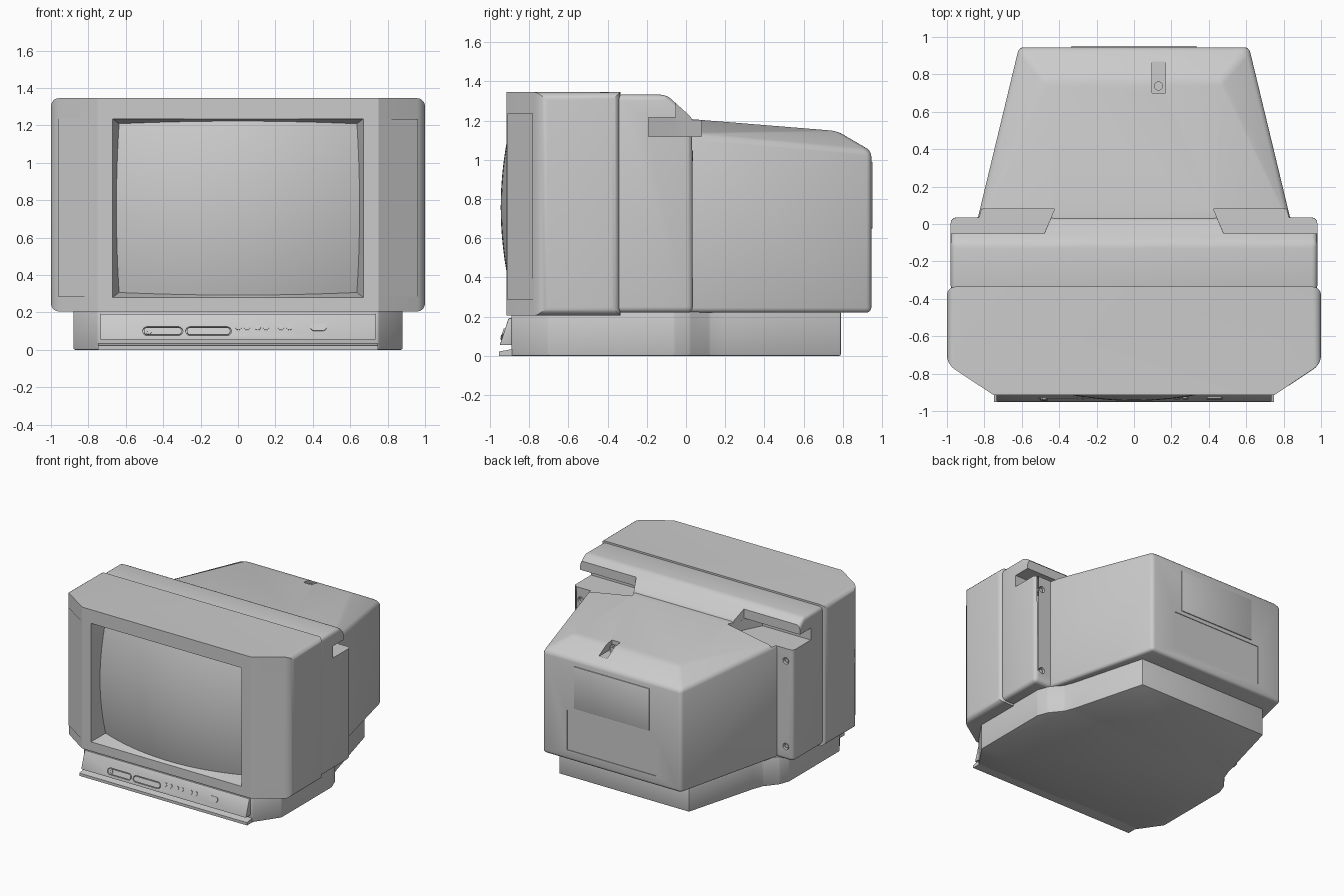
import bpy, bmesh, math
from mathutils import Vector, Matrix

if "Cube" in bpy.data.objects:
    bpy.data.objects.remove(bpy.data.objects["Cube"])


def link(name, bm):
    bmesh.ops.recalc_face_normals(bm, faces=bm.faces)
    me = bpy.data.meshes.new(name)
    bm.to_mesh(me)
    bm.free()
    ob = bpy.data.objects.new(name, me)
    bpy.context.collection.objects.link(ob)
    return ob


def prism(name, pts, lo, hi, axis='z', pick=None, width=0.0):
    """Extrude a 2D outline: (x,y) along z, or (y,z) along x. Optionally round picked edges."""
    bm = bmesh.new()
    place = (lambda p, h: (p[0], p[1], h)) if axis == 'z' else (lambda p, h: (h, p[0], p[1]))
    face = bm.faces.new([bm.verts.new(place(p, lo)) for p in pts])
    ext = bmesh.ops.extrude_face_region(bm, geom=[face])
    shift = Vector((0, 0, hi - lo)) if axis == 'z' else Vector((hi - lo, 0, 0))
    bmesh.ops.translate(bm, vec=shift, verts=[v for v in ext['geom'] if isinstance(v, bmesh.types.BMVert)])
    bmesh.ops.recalc_face_normals(bm, faces=bm.faces)
    if pick:
        edges = [e for e in bm.edges if pick((e.verts[0].co + e.verts[1].co) / 2)]
        bmesh.ops.bevel(bm, geom=edges, offset=width, segments=5, profile=0.5, affect='EDGES')
    return link(name, bm)


def box(name, x0, x1, y0, y1, z0, z1):
    return prism(name, [(x0, y0), (x1, y0), (x1, y1), (x0, y1)], z0, z1)


def cyl(name, r, h, mat):
    bm = bmesh.new()
    bmesh.ops.create_cone(bm, cap_ends=True, segments=24, radius1=r, radius2=r, depth=h, matrix=mat)
    return link(name, bm)


def mirrored(half):
    return half + [(-x, y) for x, y in reversed(half)]


def bevel(ob, w, seg=3):
    m = ob.modifiers.new('bevel', 'BEVEL')
    m.width, m.segments, m.limit_method, m.angle_limit = w, seg, 'ANGLE', math.radians(12)


def cut(ob, *cutters):
    for c in cutters:
        c.hide_render = True
        m = ob.modifiers.new('cut', 'BOOLEAN')
        m.object, m.operation, m.solver = c, 'DIFFERENCE', 'EXACT'
        helpers.add(c)


helpers = set()
FLIP = (1, -1)

# front cabinet with slanted speaker cheeks
cabinet = prism('front_cabinet', mirrored([(0.75, -0.915), (1.0, -0.75), (1.0, -0.335)]), 0.205, 1.345,
                pick=lambda c: abs(c.x) > 0.95, width=0.045)
cut(cabinet, box('screen_opening_cutter', -0.67, 0.67, -1.2, -0.72, 0.28, 1.235))

# bulging picture tube and the sloped surround leading to it
N, CZ = 28, 0.7575


def glass(u, v):
    x, z = 0.65 * u * (1 - 0.022 * v * v), 0.465 * v * (1 - 0.03 * u * u)
    return Vector((x, -0.945 + 0.275 * (x * x + z * z), CZ + z))


bm = bmesh.new()
grid = [[bm.verts.new(glass(2 * i / N - 1, 2 * j / N - 1)) for i in range(N + 1)] for j in range(N + 1)]
for j in range(N):
    for i in range(N):
        bm.faces.new((grid[j][i], grid[j][i + 1], grid[j + 1][i + 1], grid[j + 1][i]))
link('screen', bm)

t = [2 * i / N - 1 for i in range(N)]
rim = [(a, -1) for a in t] + [(1, a) for a in t] + [(-a, 1) for a in t] + [(-1, -a) for a in t]
bm = bmesh.new()
inner = [bm.verts.new(glass(u, v)) for u, v in rim]
outer = [bm.verts.new((0.67 * u, -0.915, CZ + 0.4775 * v)) for u, v in rim]
for k in range(len(rim)):
    n = (k + 1) % len(rim)
    bm.faces.new((outer[k], outer[n], inner[n], inner[k]))
link('screen_surround', bm)

# perforated speaker grilles
a, b = Vector((0.765, -0.9051, 0)), Vector((0.96, -0.7764, 0))
out = Vector((0.165, -0.25, 0)).normalized() * 0.006
NX, NZ = 16, 66
bm = bmesh.new()
g = [[bm.verts.new(a.lerp(b, i / NX) + out + Vector((0, 0, 0.285 + 0.95 * j / NZ)))
      for i in range(NX + 1)] for j in range(NZ + 1)]
for j in range(NZ):
    for i in range(NX):
        bm.faces.new((g[j][i], g[j][i + 1], g[j + 1][i + 1], g[j + 1][i]))
bmesh.ops.inset_individual(bm, faces=bm.faces[:], thickness=0.003, depth=-0.004)
grille = link('speaker_grilles', bm)
grille.modifiers.new('mirror', 'MIRROR')

# middle shell, sloping down at the rear top
shell = prism('middle_shell', [(-0.36, 0.22), (0.035, 0.22), (0.035, 1.21), (-0.1, 1.332), (-0.36, 1.332)],
              -0.98, 0.98, axis='x')
bevel(shell, 0.03, 4)

# tapered rear housing
bm = bmesh.new()
for s in FLIP:
    for p in [(0.85, -0.03, 0.22), (0.615, 0.945, 0.22), (0.85, -0.03, 1.135), (0.615, 0.945, 1.045),
              (0.42, -0.03, 1.212), (0.47, 0.77, 1.147)]:
        bm.verts.new((s * p[0], p[1], p[2]))
bmesh.ops.convex_hull(bm, input=bm.verts[:])
bmesh.ops.dissolve_limit(bm, angle_limit=math.radians(1), verts=bm.verts[:], edges=bm.edges[:])
rear = link('rear_housing', bm)
bevel(rear, 0.025)

# hand grips cut into both rear shoulders, and screw wells below them
back_rot = Matrix.Rotation(math.pi / 2, 4, 'X')
for s in FLIP:
    under = prism('grip_cutter', [(s * x, y) for x, y in [(0.55, -0.19), (1.1, -0.19), (1.1, 0.08), (0.425, 0.08), (0.48, -0.05)]],
                  1.12, 1.215)
    above = prism('grip_top_cutter', [(s * x, y) for x, y in [(0.48, -0.052), (1.1, -0.052), (1.1, 0.08), (0.425, 0.08)]],
                  1.2, 1.5)
    cut(shell, under, above)
    cut(rear, under, above)
    for z in (0.33, 1.02):
        at = Matrix.Translation((s * 0.915, 0.035, z)) @ back_rot
        cut(shell, cyl('screw_well_cutter', 0.026, 0.05, at))
        cyl('screw', 0.015, 0.03, Matrix.Translation((s * 0.915, 0.01, z)) @ back_rot)

# rear label plates and aerial pocket
cut(rear, box('lower_plate_cutter', -0.4, 0.4, 0.94, 1.0, 0.3, 0.62),
    box('pocket_cutter', 0.095, 0.168, 0.7, 0.87, 1.085, 1.3))
bevel(box('upper_rear_plate', -0.335, 0.335, 0.93, 0.952, 0.65, 0.99), 0.004, 2)
cyl('aerial_socket', 0.024, 0.045, Matrix.Translation((0.131, 0.738, 1.105)))
cyl('aerial_pin', 0.01, 0.06, Matrix.Translation((0.131, 0.738, 1.105)))

# plinth
plinth = prism('plinth', mirrored([(0.75, -0.89), (0.88, -0.7), (0.88, -0.06), (0.85, 0.02), (0.77, 0.12), (0.74, 0.2), (0.58, 0.79)]),
               0.0, 0.225)
bevel(plinth, 0.008, 2)

# sloped control panel and front lip
panel = prism('control_panel', [(-0.86, 0.192), (-0.905, 0.192), (-0.95, 0.055), (-0.86, 0.055)], -0.735, 0.735, axis='x')
bevel(panel, 0.004, 2)
prism('front_lip', [(-0.86, 0.0), (-0.953, 0.0), (-0.953, 0.022), (-0.86, 0.04)], -0.748, 0.748, axis='x')

# controls lying on the sloped panel
tilt = Matrix.Rotation(math.pi / 2 - math.atan2(0.045, 0.137), 4, 'X')


def pill(name, x0, x1, z, r, h):
    half = max((x1 - x0) / 2 - r, 0.0)
    pts = []
    for k in range(24):
        ang = math.tau * (k + 0.5) / 24
        pts.append((math.copysign(half, math.cos(ang)) + r * math.cos(ang), r * math.sin(ang)))
    ob = prism(name, pts, -0.01, h)
    y = -0.905 - 0.045 * (0.192 - z) / 0.137
    ob.data.transform(Matrix.Translation(((x0 + x1) / 2, y, z)) @ tilt)
    return ob


for name, x0, x1 in [('socket_bay', -0.51, -0.295), ('control_flap', -0.28, -0.035)]:
    cut(panel, pill('groove_cutter', x0, x1, 0.1, 0.025, 0.02))
    pill(name, x0 + 0.006, x1 - 0.006, 0.1, 0.02, 0.002)
pill('headphone_socket', -0.5, -0.46, 0.1, 0.019, 0.006)
pill('headphone_hole', -0.488, -0.472, 0.1, 0.008, 0.009)
for x in (0.003, 0.048, 0.106, 0.15, 0.23, 0.275):
    pill('button', x - 0.016, x + 0.016, 0.12, 0.016, 0.006)
pill('power_button', 0.387, 0.473, 0.12, 0.02, 0.007)

# bake modifiers, drop cutters, shade
bpy.context.view_layer.update()
dg = bpy.context.evaluated_depsgraph_get()
parts = [o for o in bpy.data.objects if o not in helpers]
baked = [(o, bpy.data.meshes.new_from_object(o.evaluated_get(dg))) for o in parts if o.modifiers]
for o, me in baked:
    o.modifiers.clear()
    o.data = me
for c in helpers:
    bpy.data.objects.remove(c)
bpy.ops.object.select_all(action='DESELECT')
for o in parts:
    o.select_set(True)
bpy.context.view_layer.objects.active = parts[0]
bpy.ops.object.shade_smooth_by_angle(angle=math.radians(32))
